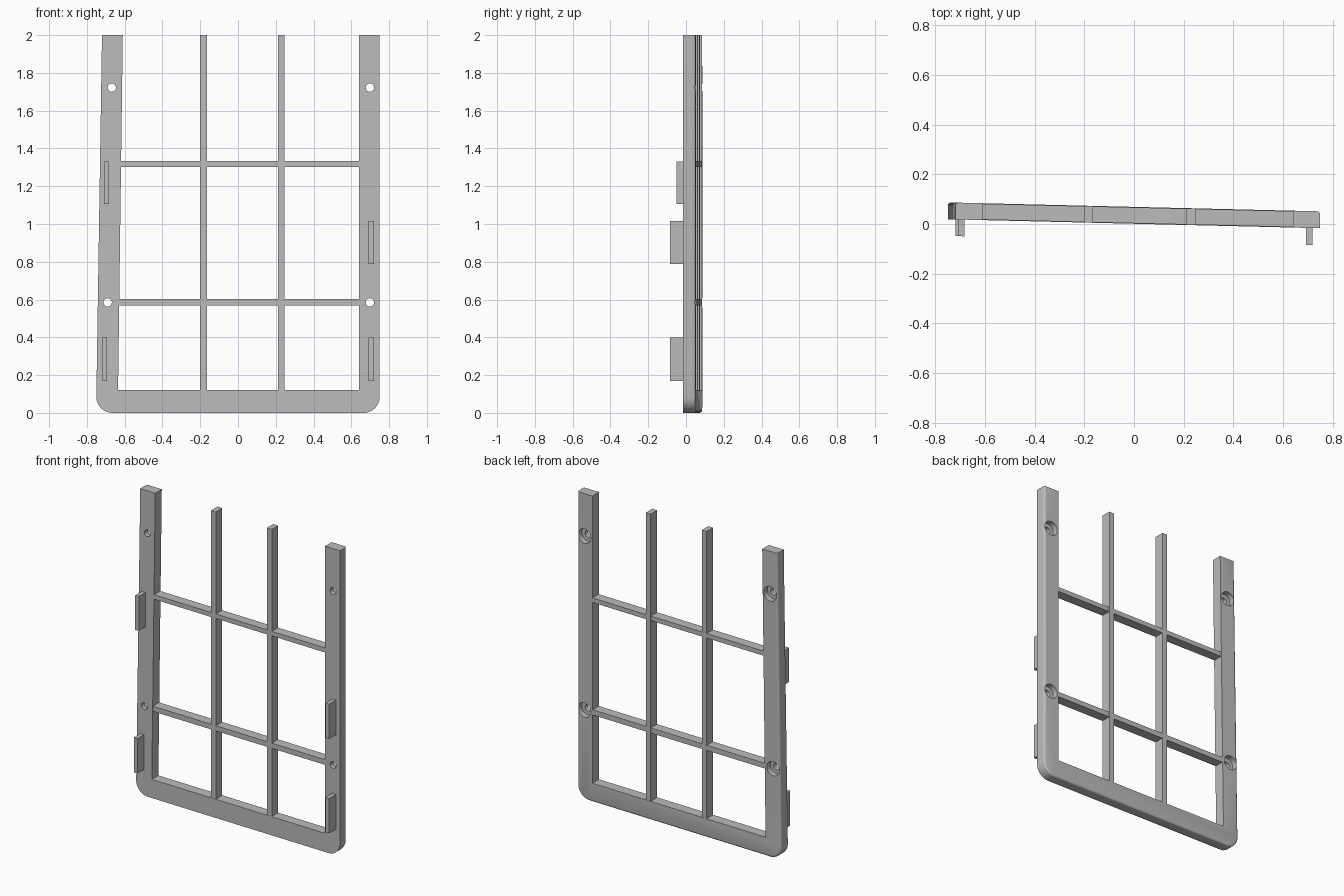
import bpy, bmesh, math
from mathutils import Vector

if "Cube" in bpy.data.objects:
    bpy.data.objects.remove(bpy.data.objects["Cube"])

FRONT, BACK, SLANT = 0.001, 0.069, -0.024

grey = bpy.data.materials.new("plain_grey")
grey.use_nodes = True
grey.diffuse_color = (0.5, 0.5, 0.5, 1)
grey.node_tree.nodes["Principled BSDF"].inputs["Base Color"].default_value = (0.5, 0.5, 0.5, 1)


def add(name, bm):
    bmesh.ops.recalc_face_normals(bm, faces=bm.faces)
    mesh = bpy.data.meshes.new(name)
    bm.to_mesh(mesh)
    bm.free()
    mesh.materials.append(grey)
    obj = bpy.data.objects.new(name, mesh)
    bpy.context.collection.objects.link(obj)
    return obj


def slant(obj):
    # The whole panel leans back towards its right-hand side
    for v in obj.data.vertices:
        v.co.y += SLANT * v.co.x


def box(name, x, y, z):
    bm = bmesh.new()
    bmesh.ops.create_cube(bm, size=1)
    for v in bm.verts:
        v.co = Vector([lo + (hi - lo) * (c + 0.5) for c, (lo, hi) in zip(v.co, (x, y, z))])
    obj = add(name, bm)
    slant(obj)
    return obj


def cutter(name, x, z, radius, y0, y1):
    bm = bmesh.new()
    bmesh.ops.create_cone(bm, cap_ends=True, segments=32, radius1=radius, radius2=radius, depth=y1 - y0)
    for v in bm.verts:
        v.co = Vector((x + v.co.x, (y0 + y1) / 2 + v.co.z, z - v.co.y))
    obj = add(name, bm)
    obj.hide_render = True
    return obj


# U-shaped outer frame with rounded lower corners
def arc(cx, cz, r, a0, a1, n=10):
    angles = [math.radians(a0 + (a1 - a0) * i / n) for i in range(n + 1)]
    return [(cx + r * math.cos(a), cz + r * math.sin(a)) for a in angles]


R = 0.085
outer = [(-0.72, 2)] + arc(-0.75 + R, R, R, 180, 270) + arc(0.75 - R, R, R, 270, 360) + [(0.75, 2)]
inner = [(0.64, 2), (0.64, 0.122), (-0.635, 0.122), (-0.61, 2)]
bm = bmesh.new()
back = [bm.verts.new((x, BACK, z)) for x, z in outer + inner]
face = bm.faces.new(back)
rim = [bm.edges.get((a, b)) for a, b in zip(back[:len(outer) - 1], back[1:len(outer)])]
front = bmesh.ops.extrude_face_region(bm, geom=[face], use_keep_orig=True)["geom"]
bmesh.ops.translate(bm, vec=(0, FRONT - BACK, 0), verts=[g for g in front if isinstance(g, bmesh.types.BMVert)])
bmesh.ops.bevel(bm, geom=rim, offset=0.013, segments=3, profile=0.5, affect='EDGES')
frame = add("frame", bm)

# Screw holes with wide bores from the back
cutters = []
for x, z in ((-0.668, 1.722), (0.698, 1.722), (-0.69, 0.585), (0.698, 0.585)):
    cutters.append(cutter("screw_hole_cutter", x, z, 0.022, -0.1, 0.2))
    cutters.append(cutter("bore_cutter", x, z, 0.047, 0.032, 0.2))
for c in cutters:
    mod = frame.modifiers.new("hole", 'BOOLEAN')
    mod.operation, mod.solver, mod.object = 'DIFFERENCE', 'EXACT', c
bpy.context.view_layer.objects.active = frame
frame.select_set(True)
for mod in list(frame.modifiers):
    bpy.ops.object.modifier_apply(modifier=mod.name)
for c in cutters:
    bpy.data.objects.remove(c)
slant(frame)
bpy.ops.object.shade_smooth_by_angle(angle=math.radians(35))

# Grid bars
depth = (FRONT + 0.001, BACK - 0.001)
for side, x in (("right", (-0.2, -0.165)), ("left", (0.211, 0.247))):
    box(side + "_upright_bar", x, depth, (0.11, 2))
for level, z, end in (("lower", (0.568, 0.602), -0.628), ("upper", (1.303, 1.333), -0.617)):
    box(level + "_cross_bar", (end - 0.003, 0.643), (depth[0] + 0.001, depth[1] - 0.001), z)

# Mounting tabs on the front
for name, x, tip, z in (
        ("right_upper_tab", (-0.71, -0.683), -0.066, (1.105, 1.33)),
        ("right_lower_tab", (-0.72, -0.693), -0.066, (0.17, 0.398)),
        ("left_upper_tab", (0.692, 0.719), -0.068, (0.787, 1.015)),
        ("left_lower_tab", (0.692, 0.719), -0.068, (0.17, 0.398))):
    box(name, x, (tip, FRONT + 0.005), z)
